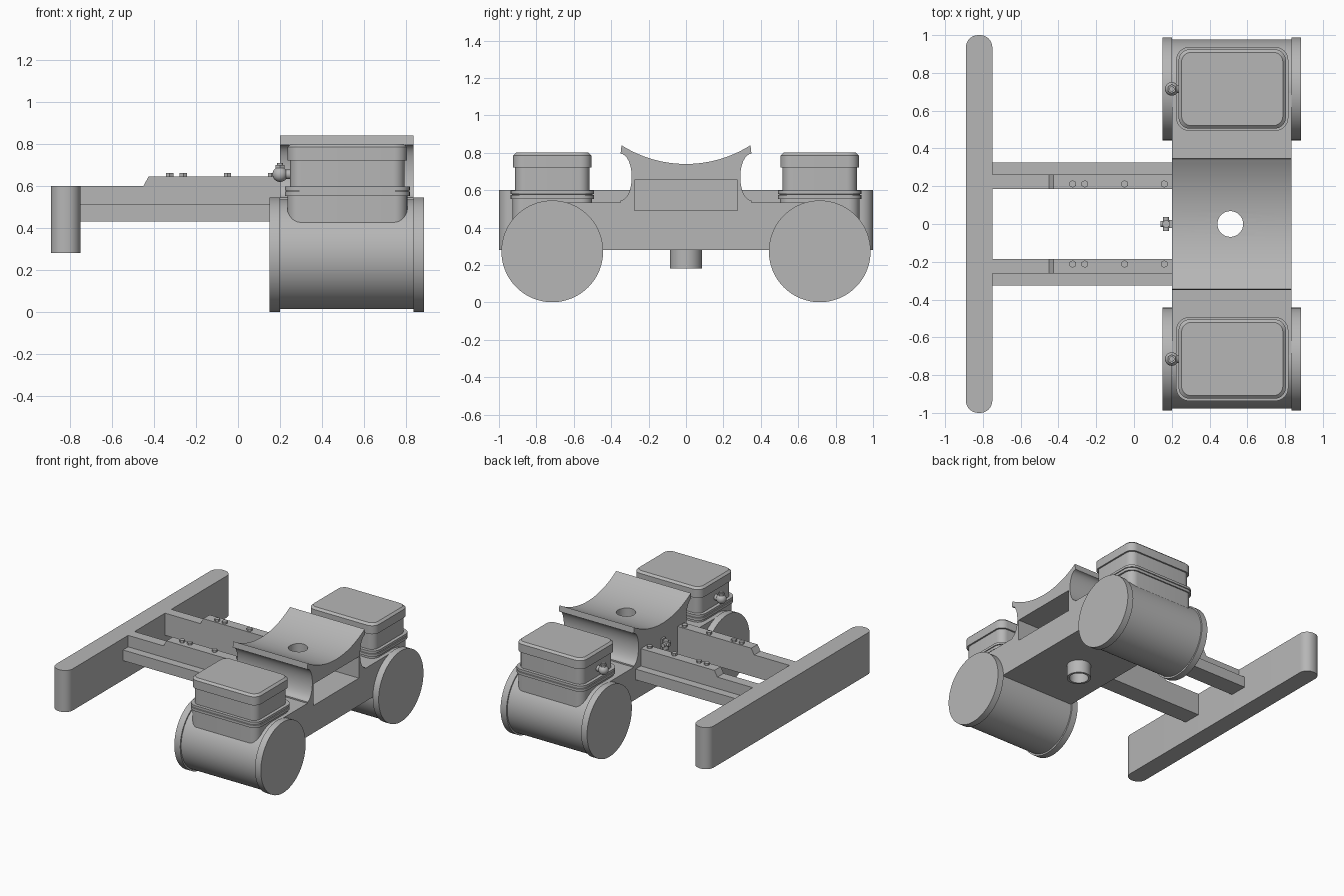
import bpy, bmesh, math
from mathutils import Matrix, Vector

if "Cube" in bpy.data.objects:
    bpy.data.objects.remove(bpy.data.objects["Cube"])

grey = bpy.data.materials.new("plain grey")
grey.use_nodes = True
grey.diffuse_color = (0.47, 0.47, 0.47, 1)
grey.node_tree.nodes["Principled BSDF"].inputs["Base Color"].default_value = grey.diffuse_color


def finish(name, bm, smooth=True):
    bmesh.ops.recalc_face_normals(bm, faces=bm.faces)
    mesh = bpy.data.meshes.new(name)
    bm.to_mesh(mesh)
    bm.free()
    mesh.materials.append(grey)
    obj = bpy.data.objects.new(name, mesh)
    bpy.context.collection.objects.link(obj)
    if smooth:
        shade(obj)
    return obj


def activate(obj):
    bpy.ops.object.select_all(action='DESELECT')
    obj.select_set(True)
    bpy.context.view_layer.objects.active = obj


def shade(obj):
    activate(obj)
    bpy.ops.object.shade_smooth_by_angle(angle=math.radians(30))


def prism(name, points, vector):
    """Extrude a closed 3D outline along a vector."""
    bm = bmesh.new()
    face = bm.faces.new([bm.verts.new(p) for p in points])
    new = bmesh.ops.extrude_face_region(bm, geom=[face])["geom"]
    bmesh.ops.translate(bm, vec=vector, verts=[v for v in new if isinstance(v, bmesh.types.BMVert)])
    return finish(name, bm)


def box(name, x0, x1, y0, y1, z0, z1):
    return prism(name, [(x0, y0, z0), (x1, y0, z0), (x1, y1, z0), (x0, y1, z0)], (0, 0, z1 - z0))


def rod(name, a, b, radius, sides=64, top=None):
    a, b = Vector(a), Vector(b)
    turn = (b - a).to_track_quat('Z', 'Y').to_matrix().to_4x4()
    bm = bmesh.new()
    bmesh.ops.create_cone(bm, cap_ends=True, segments=sides, radius1=radius,
                          radius2=radius if top is None else top, depth=(b - a).length,
                          matrix=Matrix.Translation((a + b) / 2) @ turn)
    return finish(name, bm, sides > 8)


def ball(name, centre, radius):
    bm = bmesh.new()
    bmesh.ops.create_uvsphere(bm, u_segments=24, v_segments=16, radius=radius,
                              matrix=Matrix.Translation(centre))
    return finish(name, bm)


def rounded_outline(cx, cy, hx, hy, r, z, steps=8):
    points = []
    for quarter, (sx, sy) in enumerate([(1, 1), (-1, 1), (-1, -1), (1, -1)]):
        for i in range(steps + 1):
            t = (quarter + i / steps) * math.pi / 2
            points.append((cx + sx * (hx - r) + r * math.cos(t),
                           cy + sy * (hy - r) + r * math.sin(t), z))
    return points


def stacked_box(name, cx, cy, layers):
    """Loft rounded rectangles: (half x, half y, corner radius, z)."""
    bm = bmesh.new()
    rings = [[bm.verts.new(p) for p in rounded_outline(cx, cy, hx, hy, r, z)]
             for hx, hy, r, z in layers]
    for low, high in zip(rings, rings[1:]):
        for i in range(len(low)):
            j = (i + 1) % len(low)
            bm.faces.new((low[i], low[j], high[j], high[i]))
    bm.faces.new(rings[0])
    bm.faces.new(rings[-1])
    return finish(name, bm)


def cut(obj, cutter):
    cutter.hide_render = True
    mod = obj.modifiers.new("cut", 'BOOLEAN')
    mod.operation, mod.solver, mod.object = 'DIFFERENCE', 'EXACT', cutter
    activate(obj)
    bpy.ops.object.modifier_apply(modifier=mod.name)
    bpy.data.objects.remove(cutter)


# Saddle block: concave top and sides on a wide lower beam
X0, X1, CX = 0.20, 0.835, 0.51
side = [(0.715, 0.28), (0.715, 0.535), (0.35, 0.535)]
for i in range(17):
    t = math.pi * i / 16
    side.append((0.35 - 0.06 * math.sin(t), 0.67 - 0.125 * math.cos(t)))
side.append((0.345, 0.84))
R = 0.645
half = math.asin(0.345 / R)
top = [(R * math.sin(half * k / 12), 0.74 + R - R * math.cos(half * k / 12)) for k in range(11, -12, -1)]
profile = side + top + [(-y, z) for y, z in reversed(side)]
saddle = prism("saddle_block", [(X0, y, z) for y, z in profile], (X1 - X0, 0, 0))
cut(saddle, box("recess_cutter", X0 + 0.05, 1.0, -0.275, 0.275, 0.49, 0.655))
cut(saddle, rod("hole_cutter", (CX, 0, 0.1), (CX, 0, 1), 0.068))
shade(saddle)

# Hollow pipe underneath
pipe = rod("bottom_pipe", (CX, 0, 0.18), (CX, 0, 0.285), 0.085)
cut(pipe, rod("pipe_cutter", (CX, 0, 0.1), (CX, 0, 0.4), 0.068))
shade(pipe)

# Cross bar with rounded ends
prism("cross_bar", rounded_outline(-0.82, 0, 0.07, 1.0, 0.065, 0.28), (0, 0, 0.32))

for s, tag in ((1, "back"), (-1, "front")):
    cy = 0.715 * s
    # Cylinder and end covers
    rod(tag + "_cylinder", (X0 - 0.01, cy, 0.275), (X1 + 0.01, cy, 0.275), 0.261, 96)
    for end, a, b in (("inner", 0.15, 0.20), ("outer", 0.835, 0.885)):
        rod(f"{tag}_{end}_cover", (a, cy, 0.273), (b, cy, 0.273), 0.272, 96)

    # Chest on top of the cylinder, with flange and chamfered lid
    stacked_box(tag + "_chest", 0.52, cy, [
        (0.285, 0.212, 0.06, 0.40), (0.285, 0.212, 0.06, 0.553),
        (0.297, 0.222, 0.07, 0.553), (0.297, 0.222, 0.07, 0.573),
        (0.290, 0.215, 0.065, 0.574), (0.290, 0.215, 0.065, 0.578),
        (0.297, 0.222, 0.07, 0.579), (0.297, 0.222, 0.07, 0.597),
        (0.272, 0.198, 0.055, 0.597), (0.272, 0.198, 0.055, 0.72),
        (0.284, 0.210, 0.06, 0.72), (0.284, 0.210, 0.06, 0.785),
        (0.268, 0.194, 0.05, 0.80)])

    # Ball valve on the chest
    ball(tag + "_valve_ball", (0.20, cy, 0.655), 0.036)
    rod(tag + "_valve_stem", (0.20, cy, 0.655), (0.26, cy, 0.655), 0.022, 16)
    rod(tag + "_valve_neck", (0.20, cy, 0.68), (0.20, cy, 0.71), 0.014, 16)
    rod(tag + "_valve_nut", (0.20, cy, 0.685), (0.20, cy, 0.70), 0.024, 6)

    # Rail: stepped upright web and outer ledge
    web = [(-0.76, 0.43), (0.21, 0.43), (0.21, 0.645), (-0.425, 0.645), (-0.45, 0.60), (-0.76, 0.60)]
    prism(tag + "_rail_web", [(x, 0.185 * s, z) for x, z in web], (0, 0.077 * s, 0))
    box(tag + "_rail_ledge", -0.76, 0.21, 0.26 * s, 0.325 * s, 0.43, 0.512)
    for i, x in enumerate((0.16, -0.05, -0.26, -0.325)):
        rod(f"{tag}_rail_bolt_{i + 1}", (x, 0.212 * s, 0.64), (x, 0.212 * s, 0.662), 0.02, 6)

# Small valve on the saddle's inner face
box("middle_valve_plate", 0.185, 0.205, -0.02, 0.02, 0.54, 0.63)
rod("middle_valve_stem", (0.14, 0, 0.59), (0.20, 0, 0.59), 0.016, 16)
rod("middle_valve_body", (0.17, 0, 0.55), (0.17, 0, 0.62), 0.02, 16)
rod("middle_valve_cross", (0.17, -0.038, 0.59), (0.17, 0.038, 0.59), 0.016, 16)
